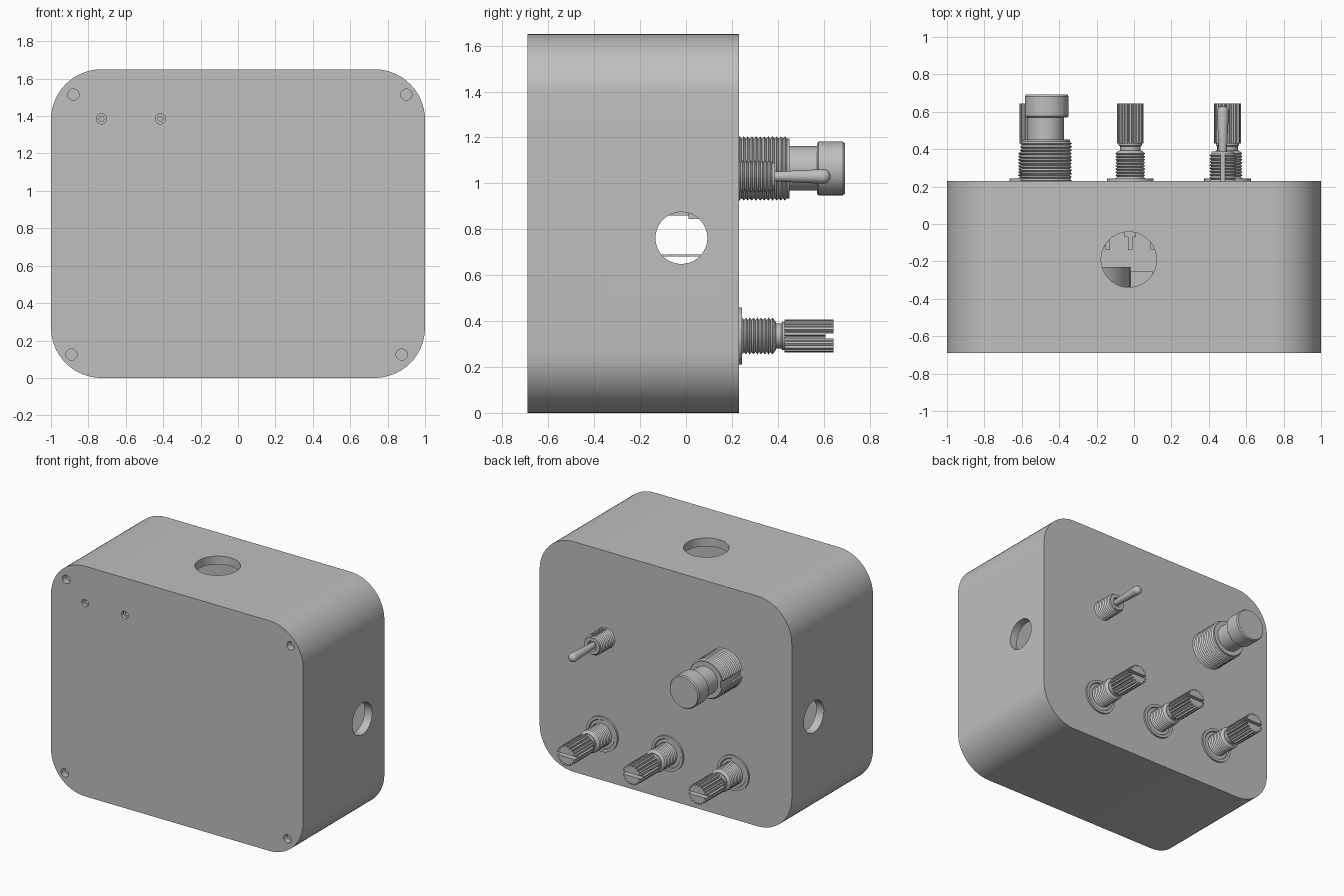
import bpy, bmesh
from math import sin, cos, pi, radians

cube = bpy.data.objects.get("Cube")
if cube:
    bpy.data.objects.remove(cube, do_unlink=True)

grey = bpy.data.materials.new("plain grey")
grey.use_nodes = True
tone = (0.52, 0.52, 0.52, 1)
grey.diffuse_color = tone
grey.node_tree.nodes["Principled BSDF"].inputs["Base Color"].default_value = tone


def finish(name, bm):
    bmesh.ops.remove_doubles(bm, verts=bm.verts, dist=1e-5)
    bmesh.ops.recalc_face_normals(bm, faces=bm.faces)
    mesh = bpy.data.meshes.new(name)
    bm.to_mesh(mesh)
    bm.free()
    mesh.materials.append(grey)
    obj = bpy.data.objects.new(name, mesh)
    bpy.context.collection.objects.link(obj)
    return obj


def prism(name, outline, y0, y1):
    """Extrude an x-z outline along y."""
    bm = bmesh.new()
    face = bm.faces.new([bm.verts.new((x, y0, z)) for x, z in outline])
    ext = bmesh.ops.extrude_face_region(bm, geom=[face])["geom"]
    for v in ext:
        if isinstance(v, bmesh.types.BMVert):
            v.co.y = y1
    return finish(name, bm)


def lathe(name, profile, cx, cz, seg=40):
    """Revolve (radius, y) points about an axis along y."""
    bm = bmesh.new()
    profile = [(0, profile[0][1])] + profile + [(0, profile[-1][1])]
    rings = [[bm.verts.new((cx + r * cos(2 * pi * i / seg), y, cz + r * sin(2 * pi * i / seg)))
              for i in range(seg)] for r, y in profile]
    for a, b in zip(rings, rings[1:]):
        for i in range(seg):
            j = (i + 1) % seg
            bm.faces.new((a[i], a[j], b[j], b[i]))
    return finish(name, bm)


def box(name, x0, x1, y0, y1, z0, z1):
    return prism(name, [(x0, z0), (x1, z0), (x1, z1), (x0, z1)], y0, y1)


def rod(axis, centre, r, length):
    """Cylinder cutter centred on a point."""
    obj = lathe("cutter", [(r, -length / 2), (r, length / 2)], 0, 0, 48)
    if axis == "x":
        obj.rotation_euler.z = pi / 2
    elif axis == "z":
        obj.rotation_euler.x = pi / 2
    obj.location = centre
    return obj


def cut(target, cutter):
    cutter.hide_render = True
    bpy.context.view_layer.update()
    mod = target.modifiers.new("cut", "BOOLEAN")
    mod.operation = "DIFFERENCE"
    mod.solver = "EXACT"
    mod.object = cutter
    bpy.context.view_layer.objects.active = target
    bpy.ops.object.modifier_apply(modifier=mod.name)
    bpy.data.objects.remove(cutter, do_unlink=True)


def thread(r, y0, y1, pitch=0.02, depth=0.01):
    """Ridged profile for a threaded bush."""
    n = round((y1 - y0) / pitch)
    p = (y1 - y0) / n
    pts = [(r - depth, y0)]
    for i in range(n):
        pts += [(r, y0 + p * (i + 0.5)), (r - depth, y0 + p * (i + 1))]
    return pts


def rounded(inset, r=0.27, steps=14):
    """Rounded rectangle outline of the enclosure."""
    pts = []
    for k, (sx, sz) in enumerate([(1, 1), (-1, 1), (-1, -1), (1, -1)]):
        for i in range(steps + 1):
            a = pi / 2 * (k + i / steps)
            pts.append((sx * (1 - r) + (r - inset) * cos(a),
                        0.825 + sz * (0.825 - r) + (r - inset) * sin(a)))
    return pts


# Hollow enclosure with cable holes and lid holes
BACK, FRONT, WALL = 0.23, -0.69, 0.06
enclosure = prism("enclosure", rounded(0), FRONT, BACK)
cut(enclosure, prism("cavity", rounded(WALL), FRONT + WALL, BACK - WALL))
cut(enclosure, rod("x", (0, -0.02, 0.762), 0.113, 2.4))
cut(enclosure, rod("z", (-0.028, -0.19, 1.65), 0.148, 0.4))
for x, z in [(-0.88, 1.515), (0.9, 1.515), (-0.89, 0.125), (0.875, 0.125)]:
    cut(enclosure, rod("y", (x, FRONT, z), 0.03, 0.09))
for x in (-0.73, -0.415):
    cut(enclosure, rod("y", (x, FRONT, 1.385), 0.027, 0.05))
    cut(enclosure, rod("y", (x, FRONT, 1.385), 0.013, 0.09))

# Three rotary controls
PZ = 0.335
for label, x in (("left", 0.5), ("middle", -0.02), ("right", -0.54)):
    lathe(label + "_control_washer", [(0.125, 0.22), (0.125, 0.243), (0.105, 0.243),
                                      (0.1, 0.236), (0.08, 0.236)], x, PZ)
    lathe(label + "_control_bush", thread(0.08, 0.17, 0.385, 0.0165) + [(0.06, 0.392)], x, PZ)
    lathe(label + "_control_neck", [(0.055, 0.38), (0.055, 0.415), (0.062, 0.42), (0.062, 0.435)], x, PZ)
    # Splined shaft with a screwdriver slot
    teeth = 18
    spline = []
    for i in range(teeth):
        for f, r in ((0, 0.06), (0.2, 0.072), (0.65, 0.072), (0.85, 0.06)):
            a = 2 * pi * (i + f) / teeth
            spline.append((x + r * cos(a), PZ + r * sin(a)))
    shaft = prism(label + "_control_shaft", spline, 0.43, 0.643)
    cut(shaft, box("slot", x - 0.1, x + 0.1, 0.608, 0.7, PZ - 0.01, PZ + 0.01))
    # Inner housing and its terminals
    lathe(label + "_control_housing", [(0.22, 0.0), (0.23, 0.01), (0.23, 0.175)], x, PZ)
    box(label + "_control_board", x - 0.16, x + 0.16, 0.1, 0.175, PZ, 0.69)
    for k in (-1, 0, 1):
        px = x + 0.12 * k
        box(label + "_control_terminal", px - 0.012, px + 0.012, -0.14, 0.11, 0.682, 0.69)
        box(label + "_control_lug", px - 0.03, px + 0.03, -0.07, 0.11, 0.682, 0.69)

# Push button
BX, BZ = -0.472, 1.065
bush = lathe("button_bush", thread(0.14, 0.17, 0.44, 0.0185) + [(0.13, 0.452), (0.1, 0.452)], BX, BZ, 48)
cut(bush, box("keyway", BX - 0.2, BX - 0.118, 0.231, 0.5, BZ - 0.025, BZ + 0.025))
lathe("button_stem", [(0.097, 0.44), (0.097, 0.58)], BX, BZ, 48)
lathe("button_cap", [(0.11, 0.57), (0.117, 0.577), (0.117, 0.683), (0.11, 0.692)], BX + 0.005, BZ, 48)
box("button_housing", BX - 0.2, BX + 0.2, -0.08, 0.175, 0.86, 1.27)

# Toggle switch
TX, TZ = 0.475, 1.03
bush = lathe("toggle_bush", thread(0.072, 0.17, 0.375, 0.0165) + [(0.06, 0.388), (0.035, 0.388), (0.03, 0.37)],
             TX, TZ)
cut(bush, box("keyway", TX - 0.012, TX + 0.012, 0.231, 0.45, TZ + 0.055, TZ + 0.1))
tip = [(0.032 * cos(a), 0.6 + 0.03 * sin(a)) for a in (pi / 2 * i / 6 for i in range(6))]
lathe("toggle_lever", [(0.02, 0.36)] + tip, TX, TZ, 24)
box("toggle_housing", TX - 0.13, TX + 0.13, 0.01, 0.175, 0.845, 1.22)

# Parts resting on the inside of the lid
lathe("inner_drum", [(0.28, -0.635), (0.28, -0.23)], -0.3, 1.0, 48)
box("inner_block", -0.02, 0.1, -0.635, -0.25, 0.75, 1.15)

# Smooth the round walls while keeping crisp edges
bpy.ops.object.select_all(action="DESELECT")
for obj in bpy.context.collection.objects:
    if obj.type == "MESH":
        obj.select_set(True)
        bpy.context.view_layer.objects.active = obj
bpy.ops.object.shade_smooth_by_angle(angle=radians(30))
